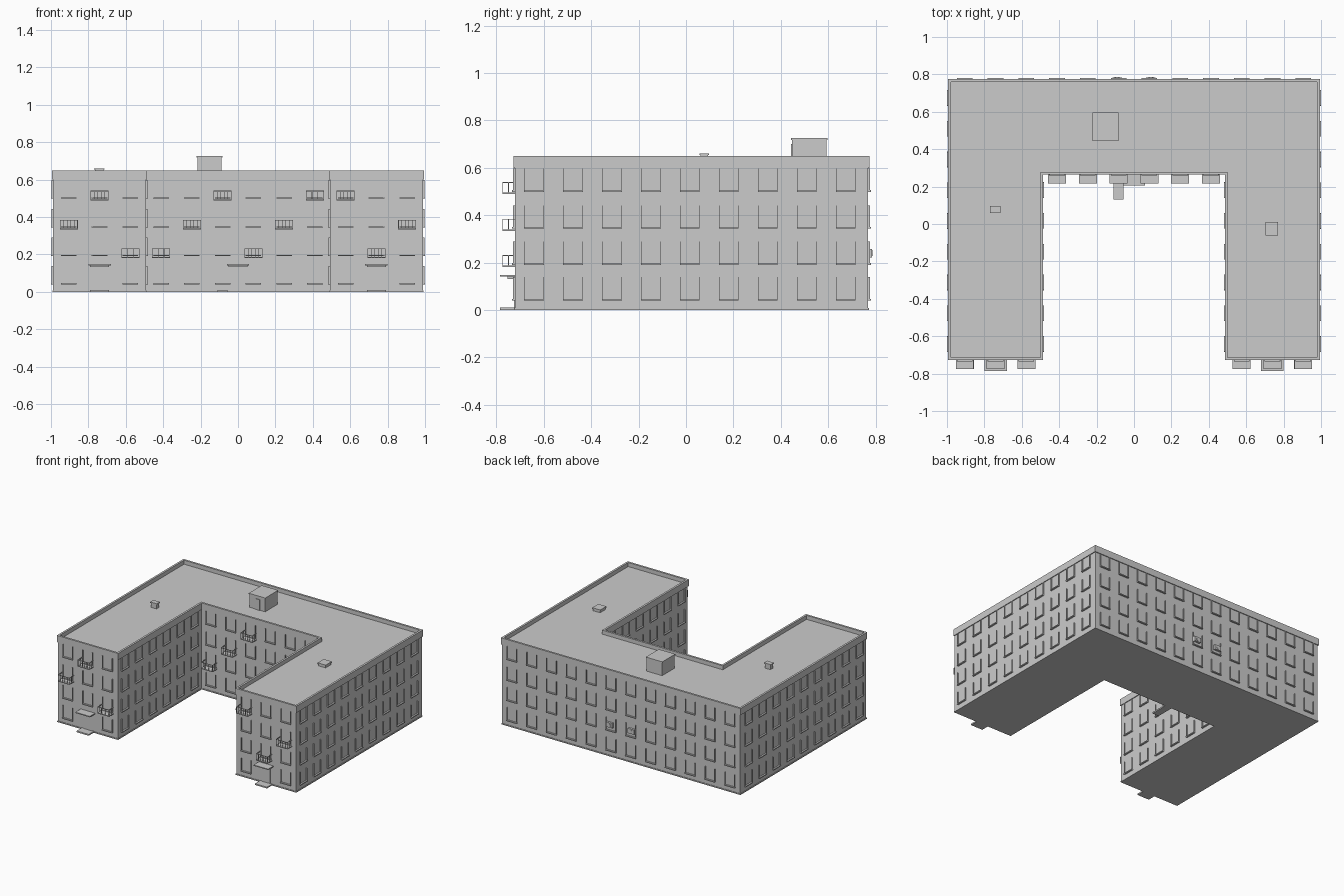
import bpy
import bmesh
from math import radians
from mathutils import Matrix, Vector

cube = bpy.data.objects.get("Cube")
if cube:
    bpy.data.objects.remove(cube, do_unlink=True)

grey = bpy.data.materials.new("plain_grey")
grey.use_nodes = True
grey.diffuse_color = (0.6, 0.6, 0.6, 1)
grey.node_tree.nodes["Principled BSDF"].inputs["Base Color"].default_value = (0.6, 0.6, 0.6, 1)


def finish(bm, name):
    bmesh.ops.recalc_face_normals(bm, faces=bm.faces)
    mesh = bpy.data.meshes.new(name)
    bm.to_mesh(mesh)
    bm.free()
    mesh.materials.append(grey)
    obj = bpy.data.objects.new(name, mesh)
    bpy.context.collection.objects.link(obj)
    return obj


def box(bm, x0, x1, y0, y1, z0, z1, frame=Matrix()):
    size = Matrix.Diagonal((x1 - x0, y1 - y0, z1 - z0, 1))
    centre = Matrix.Translation(((x0 + x1) / 2, (y0 + y1) / 2, (z0 + z1) / 2))
    bmesh.ops.create_cube(bm, size=1, matrix=frame @ centre @ size)


OUT, IN, FRONT, COURT, BACK = 0.988, 0.492, -0.722, 0.27, 0.768


def outline(o):
    # U-shaped plan, pushed outward by o
    half = [(IN - o, COURT - o), (IN - o, FRONT - o), (OUT + o, FRONT - o), (OUT + o, BACK + o)]
    return half + [(-x, y) for x, y in reversed(half)]


def prism(name, o, z0, z1):
    bm = bmesh.new()
    face = bm.faces.new([bm.verts.new((x, y, z0)) for x, y in outline(o)])
    top = bmesh.ops.extrude_face_region(bm, geom=[face])["geom"]
    verts = [g for g in top if isinstance(g, bmesh.types.BMVert)]
    bmesh.ops.translate(bm, verts=verts, vec=(0, 0, z1 - z0))
    if not any(len(f.verts) == 8 and f.calc_center_median().z < z0 + 1e-5 for f in bm.faces):
        low = [v for v in bm.verts if v.co.z < z0 + 1e-5]
        bmesh.ops.contextual_create(bm, geom=low)
    return finish(bm, name)


# Walls with flat roof, and the thin ground plinth
prism("walls_and_roof", 0, 0, 0.62)
prism("plinth", 0.004, 0, 0.008)

# Parapet ring around the roof
bm = bmesh.new()
rings = [[bm.verts.new((x, y, z)) for x, y in outline(o)]
         for o, z in ((0.006, 0.6), (0.006, 0.65), (-0.009, 0.65), (-0.009, 0.6))]
for k in range(4):
    a, b = rings[k], rings[(k + 1) % 4]
    for i in range(8):
        j = (i + 1) % 8
        bm.faces.new((a[i], a[j], b[j], b[i]))
finish(bm, "roof_parapet")

ROWS = (0.044, 0.195, 0.347, 0.503)
PITCH = 0.1645


def facade_frame(x, y, angle):
    return Matrix.Translation((x, y, 0)) @ Matrix.Rotation(radians(angle), 4, "Z")


def windows(name, frame, count, skip=()):
    # Thin projecting surrounds with a thicker sill; outward is local -y
    bm = bmesh.new()
    for c in range(count):
        u = (c - (count - 1) / 2) * PITCH
        for r, z in enumerate(ROWS):
            if (c, r) in skip:
                continue
            box(bm, u - 0.042, u + 0.042, -0.012, 0.002, z - 0.004, z + 0.003, frame)
            for s in (-1, 1):
                e = u + s * 0.04
                box(bm, e - 0.0015, e + 0.0015, -0.008, 0.002, z, z + 0.095, frame)
    finish(bm, name)


def balcony(name, frame, u, row, bars=6):
    bm = bmesh.new()
    z, w, d, t = ROWS[row] - 0.014, 0.048, 0.053, 0.0015
    box(bm, u - w, u + w, -d, 0, z, z + 0.006, frame)
    top = z + 0.052
    box(bm, u - w, u + w, -d, -d + 2 * t, top - 0.004, top, frame)
    for s in (-1, 1):
        e = u + s * (w - t)
        box(bm, e - t, e + t, -d, 0, top - 0.004, top, frame)
        box(bm, e - t, e + t, -d / 2 - t, -d / 2 + t, z, top, frame)
    for i in range(bars):
        p = u + (w - t) * (2 * i / (bars - 1) - 1)
        box(bm, p - t, p + t, -d, -d + 2 * t, z, top, frame)
    finish(bm, name)


def entrance(name, frame, step):
    # Canopy, door leaf and doorstep
    bm = bmesh.new()
    box(bm, -0.06, 0.06, -0.063, 0, 0.141, 0.148, frame)
    box(bm, -0.05, 0.05, -0.03, 0, 0.132, 0.141, frame)
    box(bm, -0.035, 0.035, -0.004, 0.002, 0.01, 0.125, frame)
    box(bm, *step, 0, 0.01, frame)
    finish(bm, name)


# Street ends of the two wings
wing_balconies = {"right": ((0, 3), (-1, 2), (1, 1)), "left": ((-1, 3), (1, 2), (0, 1))}
for side, x in (("right", -0.74), ("left", 0.74)):
    f = facade_frame(x, FRONT, 0)
    windows(side + "_wing_front_windows", f, 3, {(1, 0)})
    entrance(side + "_wing_entrance", f, (-0.05, 0.05, -0.063, 0))
    for col, row in wing_balconies[side]:
        balcony(side + "_wing_balcony", f, col * PITCH, row, 4 if (side, row) == ("right", 1) else 6)

# Courtyard back wall
f = facade_frame(0, COURT, 0)
windows("courtyard_windows", f, 6)
entrance("courtyard_entrance", f, (-0.11, -0.055, -0.14, 0))
for col, row, bars in ((2, 3, 6), (5, 3, 4), (1, 2, 6), (4, 2, 6), (0, 1, 4), (3, 1, 6)):
    balcony("courtyard_balcony", f, (col - 2.5) * PITCH, row, bars)

# Long outer sides, courtyard sides and back
for side, s in (("left", 1), ("right", -1)):
    windows(side + "_outer_windows", facade_frame(s * OUT, 0.016, s * 90), 9)
    windows(side + "_courtyard_side_windows", facade_frame(s * IN, -0.23, -s * 90), 6)
f = facade_frame(0, BACK, 180)
windows("back_windows", f, 12)

# Cooling units on the back wall
for side, s in (("left", 1), ("right", -1)):
    bm = bmesh.new()
    u = -s * 0.09
    box(bm, u - 0.026, u + 0.026, -0.016, 0, 0.222, 0.258, f)
    fan = f @ Matrix.Translation((u, -0.017, 0.24)) @ Matrix.Rotation(radians(90), 4, "X")
    bmesh.ops.create_cone(bm, cap_ends=True, segments=12, radius1=0.013, radius2=0.013,
                          depth=0.004, matrix=fan)
    finish(bm, side + "_cooling_unit")

# Stair house on the roof, with lid and door
bm = bmesh.new()
box(bm, -0.217, -0.088, 0.447, 0.593, 0.62, 0.72)
box(bm, -0.221, -0.084, 0.443, 0.597, 0.718, 0.726)
box(bm, -0.17, -0.13, 0.443, 0.449, 0.62, 0.7)
finish(bm, "stair_house")

# Roof hatch and vent
bm = bmesh.new()
box(bm, 0.709, 0.766, -0.056, 0.006, 0.62, 0.636)
box(bm, 0.704, 0.771, -0.061, 0.011, 0.636, 0.644)
finish(bm, "roof_hatch")
bm = bmesh.new()
box(bm, -0.765, -0.72, 0.062, 0.092, 0.62, 0.654)
box(bm, -0.77, -0.715, 0.058, 0.096, 0.654, 0.661)
finish(bm, "roof_vent")
